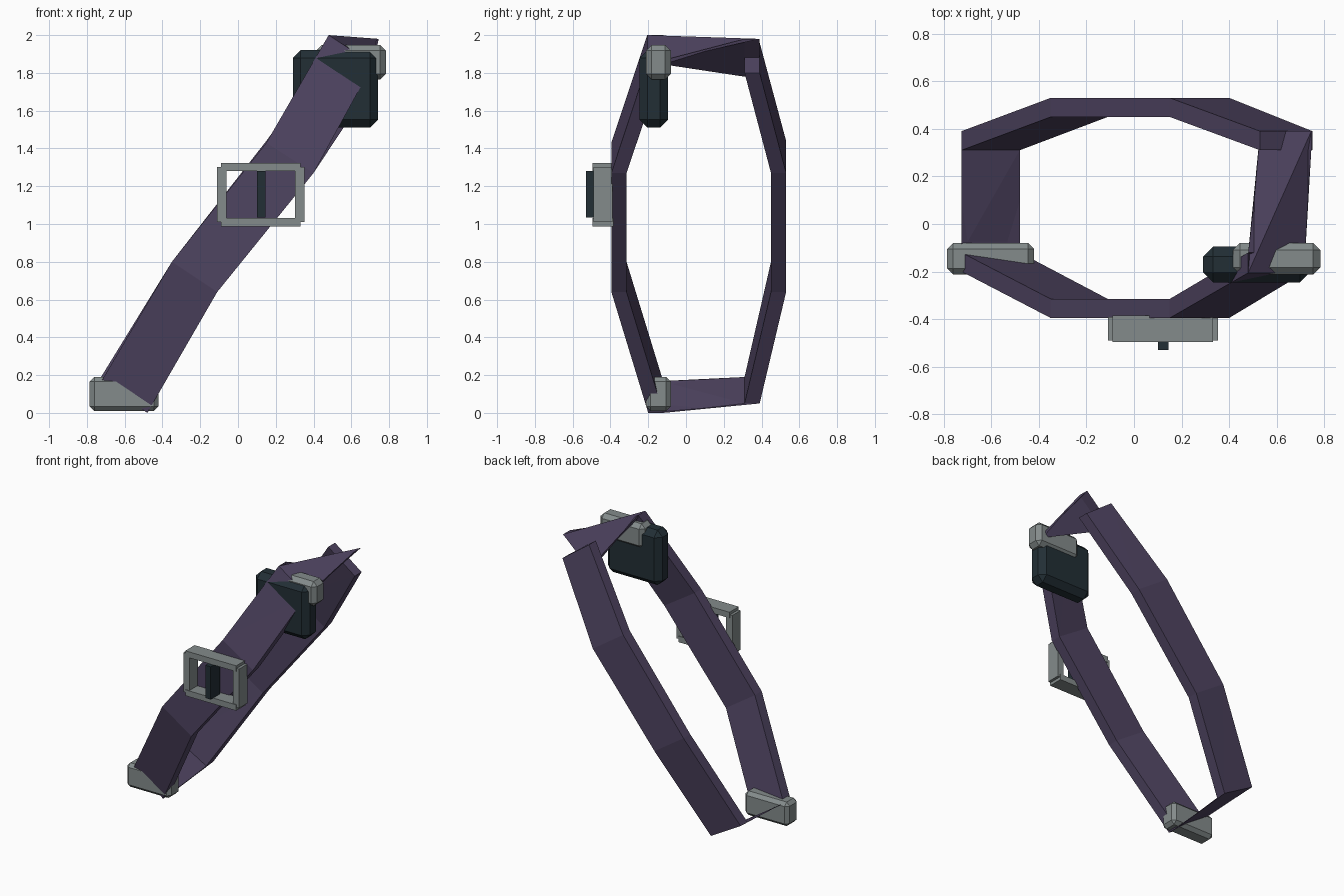
import bpy, bmesh

if "Cube" in bpy.data.objects:
    bpy.data.objects.remove(bpy.data.objects["Cube"])


def material(name, rgb):
    m = bpy.data.materials.new(name)
    m.diffuse_color = (*rgb, 1)
    m.use_nodes = True
    m.node_tree.nodes["Principled BSDF"].inputs["Base Color"].default_value = m.diffuse_color
    return m


PURPLE = material("purple_leather", (0.078, 0.058, 0.12))
DARK = material("dark_leather", (0.016, 0.028, 0.036))
METAL = material("grey_metal", (0.23, 0.26, 0.26))


def finish(name, bm, mat):
    bmesh.ops.recalc_face_normals(bm, faces=bm.faces)
    me = bpy.data.meshes.new(name)
    bm.to_mesh(me)
    bm.free()
    me.materials.append(mat)
    ob = bpy.data.objects.new(name, me)
    bpy.context.collection.objects.link(ob)
    return ob


def box(name, lo, hi, mat, bevel=0):
    bm = bmesh.new()
    bmesh.ops.create_cube(bm, size=1)
    for v in bm.verts:
        v.co = [(a + b) / 2 + c * (b - a) for a, b, c in zip(lo, hi, v.co)]
    if bevel:
        bmesh.ops.bevel(bm, geom=bm.edges[:], offset=bevel, segments=1,
                        affect='EDGES', profile=0.5)
    return finish(name, bm, mat)


# Strap: stations of (left x, z), (right x, z), outer y, inner y
stations = [
    ((0.53, 1.96), (0.75, 1.80), 0.39, 0.31),      # back shoulder end
    ((0.15, 1.44), (0.40, 1.27), 0.53, 0.45),
    ((-0.35, 0.80), (-0.11, 0.64), 0.53, 0.45),
    ((-0.725, 0.19), (-0.48, 0.05), 0.39, 0.31),   # back hip
    ((-0.725, 0.165), (-0.48, 0.0), -0.20, -0.12),  # front hip
    ((-0.35, 0.80), (-0.11, 0.64), -0.395, -0.315),
    ((0.15, 1.43), (0.40, 1.27), -0.395, -0.315),
    ((0.48, 2.0), (0.715, 1.845), -0.205, -0.12),  # front shoulder
    ((0.53, 1.78), (0.745, 1.98), 0.39, 0.31),     # twisted shoulder end
]
bm = bmesh.new()
rings = []
for (lx, lz), (rx, rz), yo, yi in stations:
    rings.append([bm.verts.new(p) for p in
                  ((lx, yo, lz), (rx, yo, rz), (rx, yi, rz), (lx, yi, lz))])
bm.faces.new(rings[0])
bm.faces.new(rings[-1])
for n, (a, b) in enumerate(zip(rings, rings[1:])):
    for i in range(4):
        j = (i + 1) % 4
        # triangles alternate their diagonal so the twist keeps its body
        bm.faces.new((a[i], a[j], b[j]))
        bm.faces.new((a[i], b[j], b[i]))
finish("shoulder_strap", bm, PURPLE)

# Clamps at hip and shoulder
box("hip_clamp", (-0.785, -0.212, 0.01), (-0.42, -0.08, 0.19), METAL, 0.025)
box("shoulder_clamp", (0.415, -0.212, 1.765), (0.783, -0.08, 1.948), METAL, 0.03)

# Pouch behind the front strap
box("pouch", (0.29, -0.245, 1.51), (0.74, -0.095, 1.92), DARK, 0.042)

# Chest buckle frame and pin
for side, x in (("left", -0.11), ("right", 0.302)):
    box(f"buckle_{side}_bar", (x, -0.49, 1.01), (x + 0.05, -0.39, 1.303), METAL)
for side, z in (("bottom", 0.988), ("top", 1.28)):
    box(f"buckle_{side}_bar", (-0.09, -0.495, z), (0.332, -0.385, z + 0.044), METAL)
box("buckle_pin", (0.10, -0.53, 1.035), (0.145, -0.42, 1.28), DARK)
